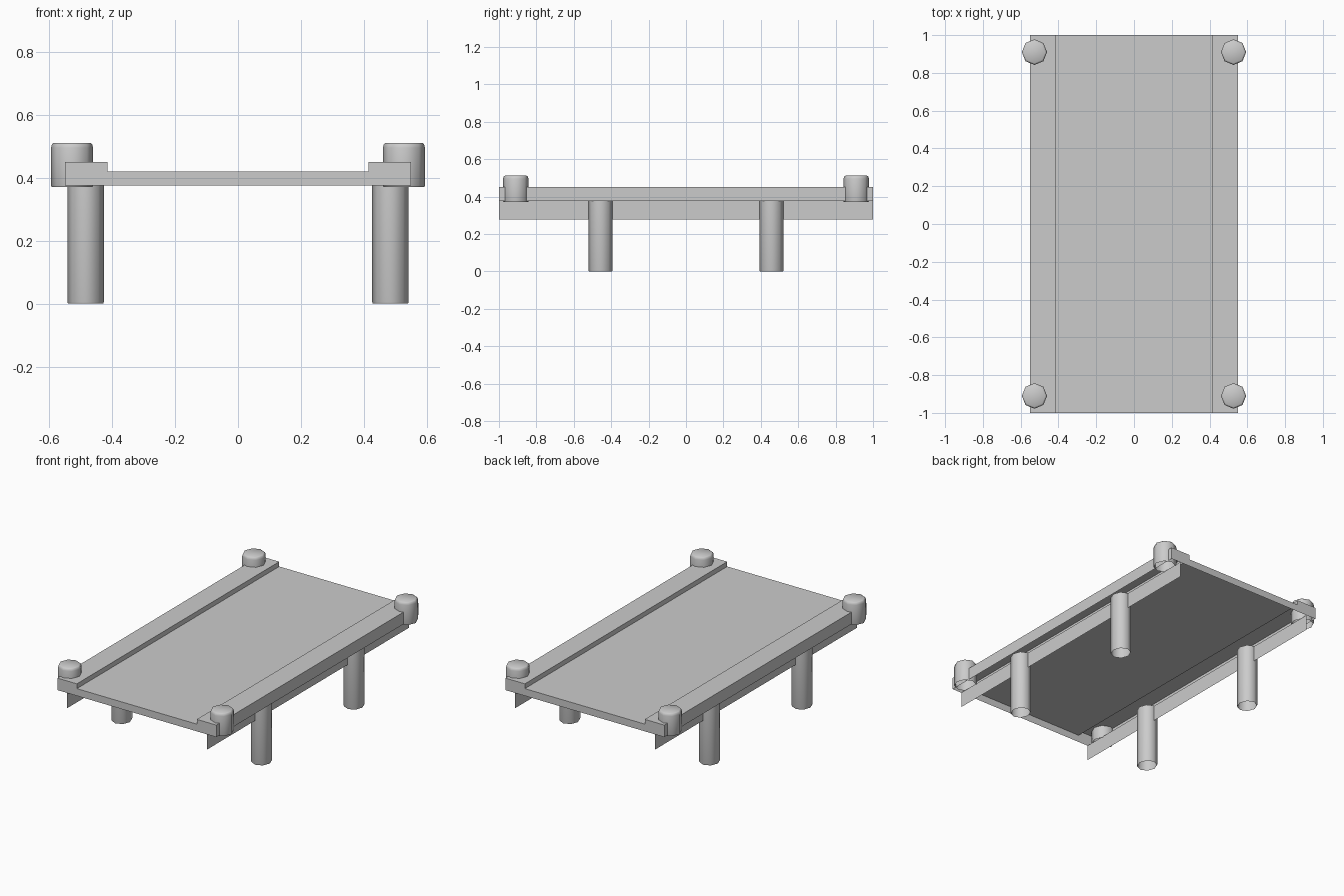
import bpy, bmesh, math

if "Cube" in bpy.data.objects:
    bpy.data.objects.remove(bpy.data.objects["Cube"])


def make(name, bm, angle=None):
    me = bpy.data.meshes.new(name)
    bm.to_mesh(me)
    bm.free()
    ob = bpy.data.objects.new(name, me)
    bpy.context.collection.objects.link(ob)
    if angle:
        bpy.ops.object.select_all(action='DESELECT')
        ob.select_set(True)
        bpy.context.view_layer.objects.active = ob
        bpy.ops.object.shade_smooth_by_angle(angle=math.radians(angle))
    return ob


def turned(name, x, y, rx, ry, profile, sides=8):
    """Round part from (radius factor, z) pairs: open below, capped on top."""
    bm = bmesh.new()
    rings = []
    for f, z in profile:
        ring = []
        for i in range(sides):
            a = 2 * math.pi * i / sides
            ring.append(bm.verts.new((x + rx * f * math.cos(a), y + ry * f * math.sin(a), z)))
        rings.append(ring)
    for lo, hi in zip(rings, rings[1:]):
        for i in range(sides):
            j = (i + 1) % sides
            bm.faces.new((lo[i], lo[j], hi[j], hi[i]))
    bm.faces.new(rings[-1])
    return make(name, bm, 50)


# Deck: stepped shell with side rails, open underneath
section = [(-0.55, 0.375), (-0.55, 0.45), (-0.415, 0.45), (-0.415, 0.42),
           (0.415, 0.42), (0.415, 0.45), (0.55, 0.45), (0.55, 0.375)]
bm = bmesh.new()
front = [bm.verts.new((x, -1, z)) for x, z in section]
back = [bm.verts.new((x, 1, z)) for x, z in section]
for i in range(len(section) - 1):
    bm.faces.new((front[i], front[i + 1], back[i + 1], back[i]))
bm.faces.new(front[::-1])
bm.faces.new(back)
bmesh.ops.recalc_face_normals(bm, faces=bm.faces)
if next(f for f in bm.faces if all(v.co.y < 0 for v in f.verts)).normal.y > 0:
    bmesh.ops.reverse_faces(bm, faces=bm.faces)
make("deck", bm)

# Profiles of posts and legs
post_profile = [(0.97, 0.37), (1, 0.376), (1, 0.495), (0.95, 0.507), (0.86, 0.511)]
leg_profile = [(0.97, 0), (1, 0.006), (1, 0.378)]

for sx, side in ((-1, "left"), (1, "right")):
    # Support beam: thin sheet below the deck
    bm = bmesh.new()
    x = sx * 0.484
    bm.faces.new([bm.verts.new(p) for p in
                  ((x, -1, 0.278), (x, 1, 0.278), (x, 1, 0.376), (x, -1, 0.376))])
    make(side + "_support_beam", bm)
    for sy, end in ((-1, "front"), (1, "back")):
        turned(f"{end}_{side}_corner_post", sx * 0.527, sy * 0.91, 0.067, 0.068, post_profile)
        turned(f"{end}_{side}_leg", sx * 0.484, sy * 0.457, 0.058, 0.064, leg_profile)
